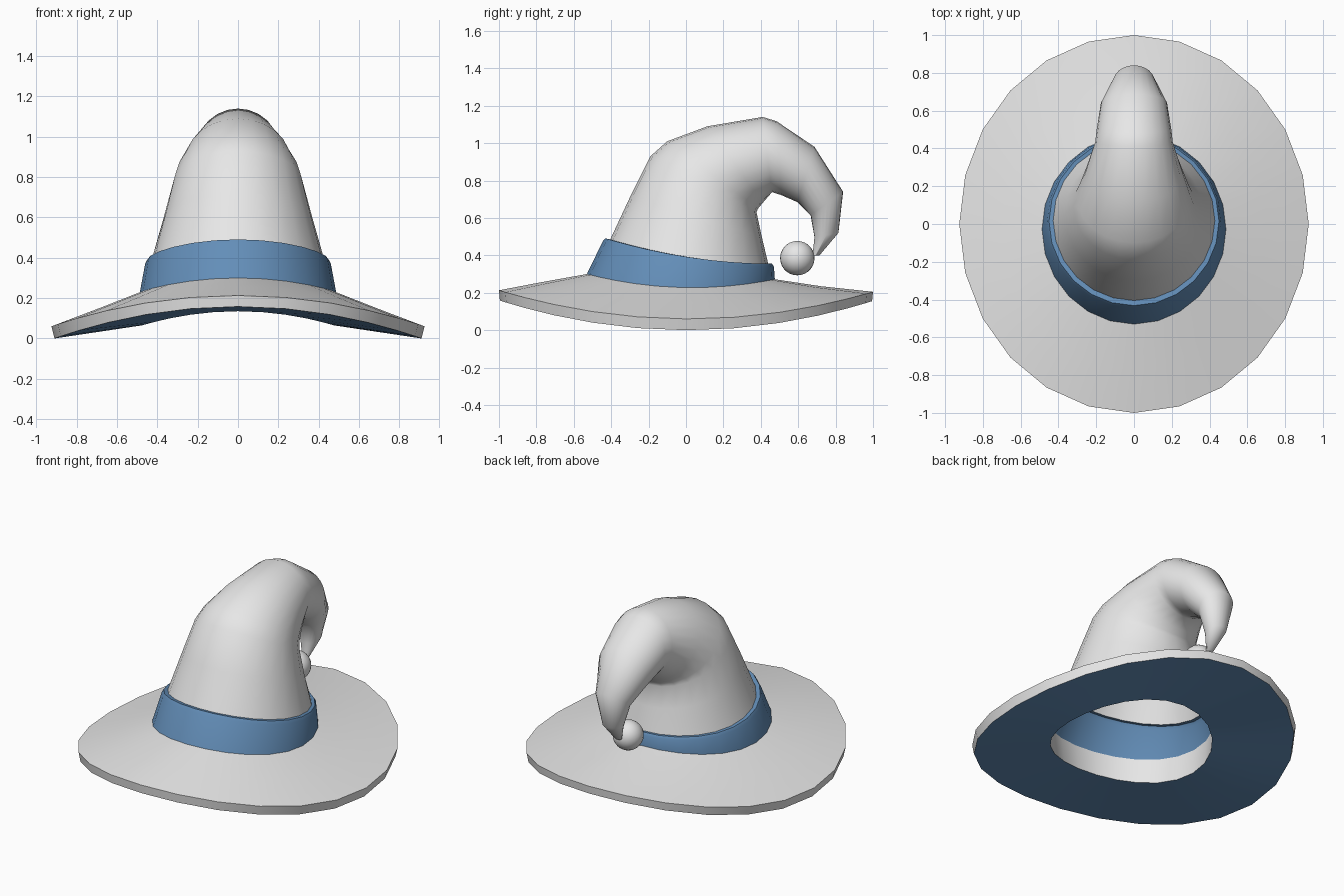
import bpy, bmesh, math

if "Cube" in bpy.data.objects:
    bpy.data.objects.remove(bpy.data.objects["Cube"])

SIDES = 24


def material(name, rgb):
    m = bpy.data.materials.new(name)
    m.diffuse_color = (*rgb, 1)
    m.use_nodes = True
    m.node_tree.nodes["Principled BSDF"].inputs["Base Color"].default_value = m.diffuse_color
    return m


grey = material("light_grey", (0.8, 0.8, 0.8))
blue = material("felt_blue", (0.125, 0.27, 0.48))


def ring(bm, front, back, half_width, side_z=None):
    """Oval loop through a front (y, z) and a back (y, z) point; side_z bends it."""
    (yf, zf), (yb, zb) = front, back
    mid = (zf + zb) / 2
    s = mid if side_z is None else side_z
    loop = []
    for i in range(SIDES):
        a = 2 * math.pi * i / SIDES
        c = math.cos(a)
        loop.append(bm.verts.new((half_width * math.sin(a),
                                  (yf + yb) / 2 + (yf - yb) / 2 * c,
                                  s + (zf - zb) / 2 * c + (mid - s) * c * c)))
    return loop


def loft(name, rings, mats, closed=False, cap=False, blue_segment=None, angle=40):
    bm = bmesh.new()
    loops = [ring(bm, *r) for r in rings]
    pairs = list(zip(loops, loops[1:]))
    if closed:
        pairs.append((loops[-1], loops[0]))
    for k, (lo, hi) in enumerate(pairs):
        for i in range(SIDES):
            j = (i + 1) % SIDES
            f = bm.faces.new((lo[i], lo[j], hi[j], hi[i]))
            f.material_index = 1 if k == blue_segment else 0
    if cap:
        bm.faces.new(loops[-1])
    me = bpy.data.meshes.new(name)
    bm.to_mesh(me)
    bm.free()
    for m in mats:
        me.materials.append(m)
    ob = bpy.data.objects.new(name, me)
    bpy.context.collection.objects.link(ob)
    smooth(ob, angle)
    return ob


def smooth(ob, angle):
    bpy.ops.object.select_all(action='DESELECT')
    ob.select_set(True)
    bpy.context.view_layer.objects.active = ob
    bpy.ops.object.shade_smooth_by_angle(angle=math.radians(angle))


band_bottom = ((-0.53, 0.30), (0.475, 0.272), 0.487, 0.228)
crown_base = ((-0.405, 0.485), (0.44, 0.353), 0.428, 0.39)

# Brim: inner wall, blue underside, rim and sloping top
loft("brim", [
    band_bottom,
    ((-0.51, 0.135), (0.46, 0.135), 0.475, 0.065),
    ((-0.995, 0.158), (0.995, 0.155), 0.91, 0.0),
    ((-1.0, 0.213), (1.0, 0.205), 0.925, 0.06),
    ((-0.77, 0.257), (0.72, 0.235), 0.70, 0.145),
], [grey, blue], closed=True, blue_segment=1)

# Band with a narrow top ledge
loft("band", [
    band_bottom,
    ((-0.445, 0.475), (0.47, 0.34), 0.46, 0.372),
    ((-0.432, 0.491), (0.46, 0.355), 0.45, 0.39),
    crown_base,
], [blue])

# Crown: cone that curls over to the back
loft("crown", [
    crown_base,
    ((-0.30, 0.71), (0.405, 0.50), 0.367),
    ((-0.19, 0.93), (0.377, 0.63), 0.32),
    ((-0.10, 1.01), (0.385, 0.65), 0.30),
    ((0.115, 1.09), (0.41, 0.68), 0.26),
    ((0.41, 1.14), (0.46, 0.738), 0.205),
    ((0.484, 1.117), (0.51, 0.722), 0.198),
    ((0.687, 0.98), (0.596, 0.684), 0.175),
    ((0.84, 0.74), (0.666, 0.615), 0.11),
    ((0.815, 0.52), (0.687, 0.497), 0.062),
    ((0.714, 0.40), (0.676, 0.396), 0.02),
], [grey], cap=True, angle=70)

# Pompom at the tip
bpy.ops.mesh.primitive_uv_sphere_add(segments=24, ring_count=14, radius=0.092,
                                     location=(0, 0.595, 0.385))
pompom = bpy.context.object
pompom.name = "pompom"
pompom.data.materials.append(grey)
smooth(pompom, 60)
